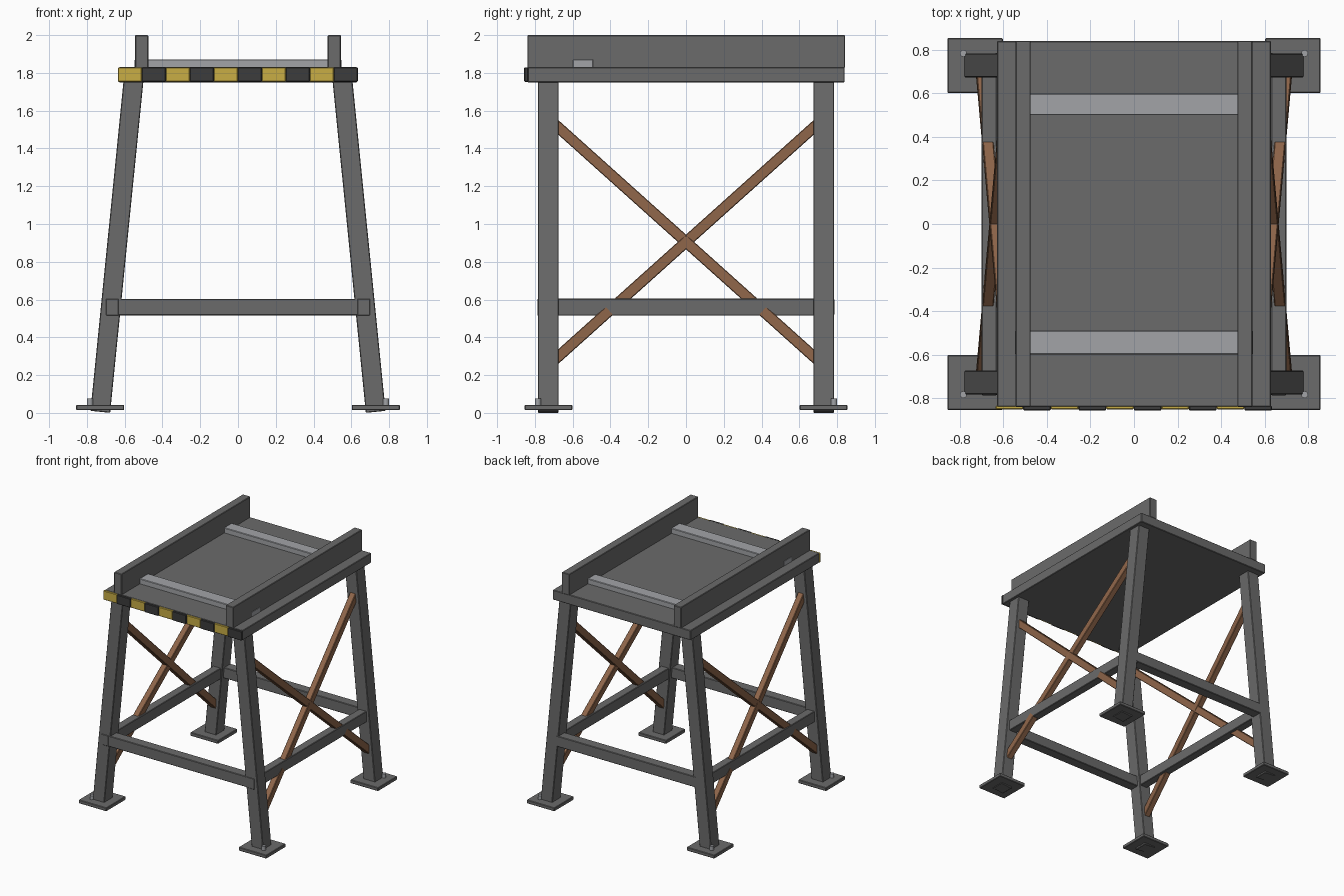
import bpy
from mathutils import Vector, Matrix

cube = bpy.data.objects.get("Cube")
if cube:
    bpy.data.objects.remove(cube, do_unlink=True)


def material(name, r, g, b):
    m = bpy.data.materials.new(name)
    m.use_nodes = True
    m.diffuse_color = (r, g, b, 1)
    m.node_tree.nodes["Principled BSDF"].inputs["Base Color"].default_value = (r, g, b, 1)
    return m


STEEL = material("dark steel", 0.145, 0.145, 0.145)
BRIGHT = material("bright steel", 0.36, 0.37, 0.39)
RUST = material("rusty brown", 0.27, 0.13, 0.067)
YELLOW = material("warning yellow", 0.58, 0.42, 0.06)
BLACK = material("warning black", 0.045, 0.045, 0.045)


def finish(name, mat, bevel):
    ob = bpy.context.object
    ob.name = name
    ob.data.materials.append(mat)
    if bevel:
        mod = ob.modifiers.new("soft edges", "BEVEL")
        mod.width = bevel
        mod.segments = 1
    return ob


def box(name, mat, x, y, z, bevel=0.004):
    """Box from (low, high) pairs on each axis."""
    spans = [sorted(p) for p in (x, y, z)]
    bpy.ops.mesh.primitive_cube_add(size=1)
    ob = finish(name, mat, bevel)
    size = Vector([b - a for a, b in spans])
    ob.data.transform(Matrix.Diagonal(size).to_4x4())
    ob.location = [(a + b) / 2 for a, b in spans]
    return ob


def beam(name, mat, start, end, wide, deep, bevel=0.004):
    """Bar between two points; wide is its size nearest the x axis."""
    a, b = Vector(start), Vector(end)
    along = (b - a).normalized()
    side = Vector((1, 0, 0))
    side = (side - along * side.dot(along)).normalized()
    turn = Matrix((side, along.cross(side), along)).transposed()
    bpy.ops.mesh.primitive_cube_add(size=1)
    ob = finish(name, mat, bevel)
    ob.data.transform(Matrix.Diagonal((wide, deep, (b - a).length, 1)))
    ob.matrix_world = Matrix.Translation((a + b) / 2) @ turn.to_4x4()
    return ob


def leg_x(z):
    """Centre line of the splayed legs."""
    return 0.729 - 0.1 * z


# Deck, with two cross strips
box("deck", STEEL, (-0.63, 0.63), (-0.84, 0.84), (1.75, 1.83))
box("front_cross_strip", BRIGHT, (-0.547, 0.547), (-0.6, -0.49), (1.825, 1.872))
box("back_cross_strip", BRIGHT, (-0.54, 0.54), (0.5, 0.6), (1.825, 1.872))

# Warning stripes along the front edge
count, step = 10, 0.127
for i in range(count):
    left = -0.636 + i * step
    dark = i % 2
    box("black_stripe" if dark else "yellow_stripe", BLACK if dark else YELLOW,
        (left, left + step), (-0.857 if dark else -0.852, -0.835), (1.753, 1.829))

for s, side in ((1, "left"), (-1, "right")):
    # Side rail and lower side beam
    box(side + "_rail", STEEL, (s * 0.475, s * 0.545), (-0.84, 0.842), (1.825, 2.0))
    box(side + "_side_beam", STEEL, (s * 0.63, s * 0.7), (-0.787, 0.78), (0.515, 0.605))

    # Crossed diagonal braces, lying in the plane of the legs
    for t, slope in ((1, "rising"), (-1, "falling")):
        low, high = 0.25, 1.56
        beam(f"{side}_{slope}_brace", RUST, (s * leg_x(low), -t * 0.73, low),
             (s * leg_x(high), t * 0.73, high), 0.05, 0.058)

    # Splayed legs on foot plates, each with an anchor bolt
    for t, end in ((1, "back"), (-1, "front")):
        name = f"{end}_{side}"
        beam(name + "_leg", STEEL, (s * leg_x(0), t * 0.729, 0.0055),
             (s * leg_x(1.77), t * 0.729, 1.77), 0.105, 0.11)
        box(name + "_foot_plate", STEEL, (s * 0.603, s * 0.857),
            (t * 0.602, t * 0.855), (0.014, 0.043))
        bpy.ops.mesh.primitive_cylinder_add(vertices=12, radius=0.016, depth=0.05,
                                            location=(s * 0.784, t * 0.784, 0.05))
        finish(name + "_bolt", BRIGHT, 0)

# Lower cross beams
for t, end in ((1, "back"), (-1, "front")):
    box(end + "_cross_beam", STEEL, (-0.64, 0.64), (t * 0.7, t * 0.785), (0.516, 0.604))
